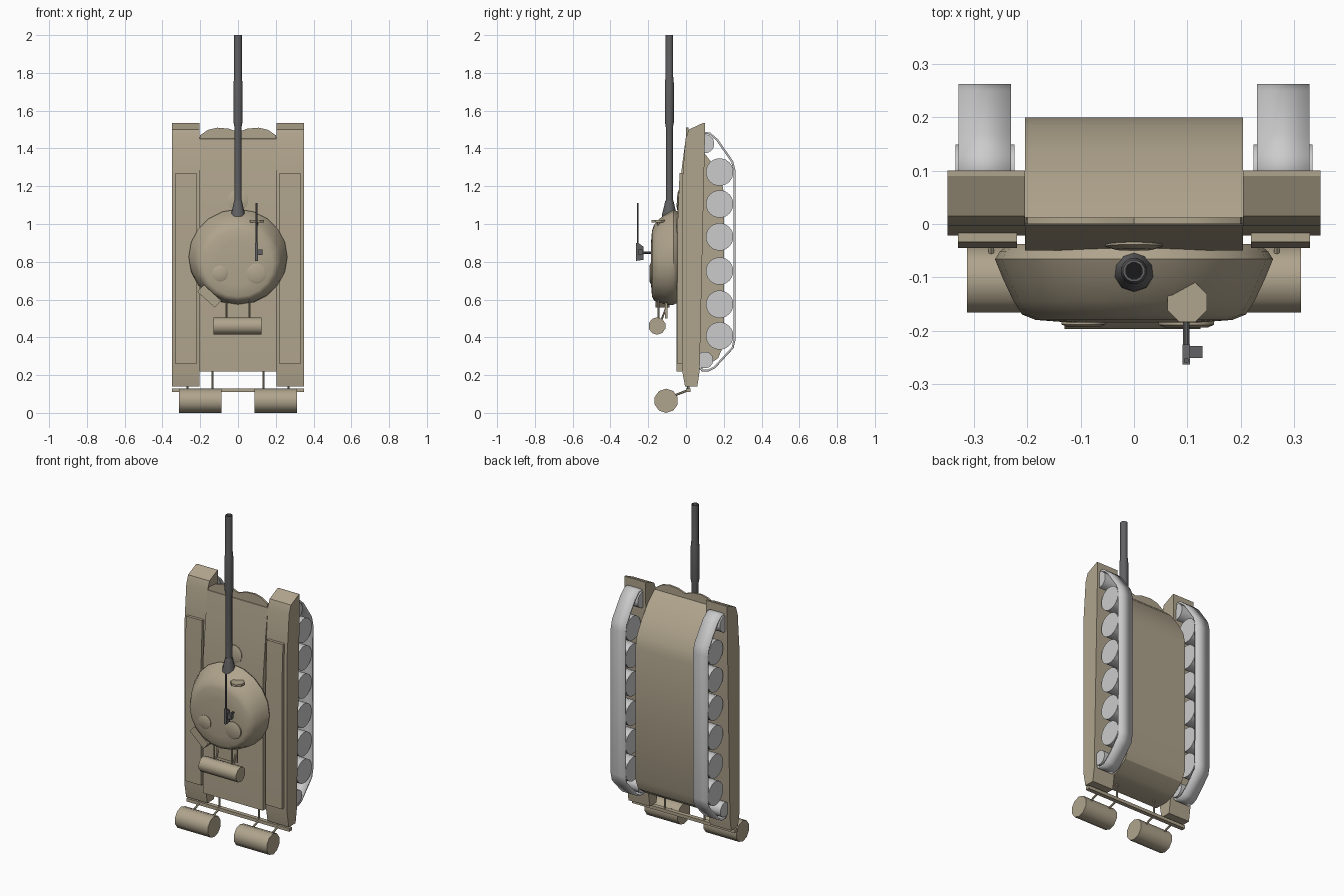
import bpy, bmesh, math
from mathutils import Vector

if "Cube" in bpy.data.objects:
    bpy.data.objects.remove(bpy.data.objects["Cube"])


def material(name, rgb):
    m = bpy.data.materials.new(name)
    m.diffuse_color = (*rgb, 1)
    m.use_nodes = True
    m.node_tree.nodes["Principled BSDF"].inputs["Base Color"].default_value = m.diffuse_color
    return m


TAN = material("tan_paint", (0.43, 0.37, 0.265))
DARK = material("gun_metal", (0.12, 0.12, 0.125))
BLACK = material("bore_black", (0.01, 0.01, 0.01))


def finish(name, bm, mat=None, angle=30, fix=True):
    if fix:
        bmesh.ops.recalc_face_normals(bm, faces=bm.faces)
    me = bpy.data.meshes.new(name)
    bm.to_mesh(me)
    bm.free()
    ob = bpy.data.objects.new(name, me)
    bpy.context.collection.objects.link(ob)
    if mat:
        me.materials.append(mat)
    if angle:
        bpy.ops.object.select_all(action='DESELECT')
        ob.select_set(True)
        bpy.context.view_layer.objects.active = ob
        bpy.ops.object.shade_smooth_by_angle(angle=math.radians(angle))
    return ob


def loft(name, rings, mat=None, angle=30):
    """Skin a list of closed rings and cap both ends."""
    bm = bmesh.new()
    vs = [[bm.verts.new(p) for p in r] for r in rings]
    n = len(vs[0])
    for a, b in zip(vs, vs[1:]):
        for i in range(n):
            bm.faces.new((a[i], a[(i + 1) % n], b[(i + 1) % n], b[i]))
    bm.faces.new(vs[0])
    bm.faces.new(vs[-1])
    return finish(name, bm, mat, angle)


def prism_x(name, prof, x0, x1, mat=TAN, angle=30):
    """Extrude a (y, z) profile along x."""
    return loft(name, [[(x, y, z) for y, z in prof] for x in (x0, x1)], mat, angle)


def lathe(name, p0, p1, stations, n=16, mat=TAN, angle=40):
    """Turned solid along p0-p1; stations are (fraction, radius)."""
    p0, p1 = Vector(p0), Vector(p1)
    q = (p1 - p0).to_track_quat('Z', 'Y')
    rings = []
    for t, r in stations:
        c = p0.lerp(p1, t)
        rings.append([c + q @ Vector((r * math.cos(a), r * math.sin(a), 0))
                      for a in (2 * math.pi * (i + .5) / n for i in range(n))])
    return loft(name, rings, mat, angle)


def rod(name, p0, p1, r, n=16, mat=TAN):
    return lathe(name, p0, p1, [(0, r), (1, r)], n, mat)


def box(name, c, s, mat=TAN):
    bm = bmesh.new()
    bmesh.ops.create_cube(bm, size=1)
    for v in bm.verts:
        v.co = Vector([v.co[i] * s[i] for i in range(3)])
    ob = finish(name, bm, mat, 0)
    ob.location = c
    return ob


# hull with sloped glacis and curved lower nose
prism_x("hull", [(-0.05, 0.22), (-0.05, 1.02), (-0.022, 1.3), (-0.002, 1.45), (0.012, 1.46),
                 (0.07, 1.41), (0.14, 1.32), (0.185, 1.24), (0.2, 1.17), (0.2, 0.36),
                 (0.17, 0.29), (0.1, 0.24), (0.04, 0.22)], -0.205, 0.205)

# scalloped splash plate on the nose
edge = [(0.205, 1.44), (0.2, 1.47), (0.16, 1.498), (0.11, 1.51), (0.05, 1.505), (0, 1.487)]
outline = edge + [(-x, z) for x, z in edge[-2::-1]]
loft("splash_plate", [[(x, y, z) for x, z in outline] for y in (0.0, 0.012)], TAN)

# driver hatch lying on the glacis
lathe("driver_hatch", (0, -0.033, 1.125), (0, -0.048, 1.126), [(0, .055), (.6, .055), (1, .035)])

for side, s in (("left", -1), ("right", 1)):
    # fender with bent-down ends, and the long stowage bin
    prism_x(side + "_fender", [(-0.005, 0.14), (0.06, 0.14), (0.072, 0.22), (0.1, 1.45),
                               (0.1, 1.535), (0.09, 1.535), (0.015, 1.5), (-0.003, 1.45),
                               (-0.022, 1.2), (-0.022, 0.23)], s * 0.205, s * 0.35, angle=20)
    prism_x(side + "_stowage_bin", [(0.0, 0.26), (-0.045, 0.26), (-0.045, 1.0), (-0.034, 1.27),
                                    (0.0, 1.27)], s * 0.22, s * 0.33, angle=20)

    # track band
    path = [(0.09, 1.482), (0.125, 1.48), (0.165, 1.445), (0.245, 1.33), (0.257, 1.28),
            (0.257, 0.39), (0.247, 0.345), (0.15, 0.24), (0.12, 0.225), (0.085, 0.225),
            (0.06, 0.26), (0.055, 0.4), (0.06, 1.4), (0.07, 1.46)]
    bm = bmesh.new()
    a, b = ([bm.verts.new((s * x, y, z)) for y, z in path] for x in (0.231, 0.329))
    for i in range(len(path)):
        j = (i + 1) % len(path)
        bm.faces.new((a[i], a[j], b[j], b[i]))
    track = finish(side + "_track", bm, None, 30)
    mod = track.modifiers.new("thickness", 'SOLIDIFY')
    mod.thickness, mod.offset = 0.011, 0

    # road wheels, sprocket and idler
    for i, z in enumerate((1.275, 1.106, 0.932, 0.751, 0.575, 0.408)):
        rod(f"{side}_road_wheel_{i + 1}", (s * .235, .178, z), (s * .326, .178, z), .073, 20, None)
    rod(side + "_front_sprocket", (s * .224, .1, 1.425), (s * .335, .1, 1.425), .05, 20, None)
    rod(side + "_rear_idler", (s * .224, .1, .28), (s * .335, .1, .28), .044, 20, None)

    # rear fuel drum with its brackets
    rod(side + "_fuel_drum", (s * .088, -.105, .064), (s * .313, -.105, .064), .064, 10)
    for x in (.135, .268):
        rod(f"{side}_drum_strut_{x}", (s * x, .01, .12), (s * x, -.105, .075), .006, 6)
        rod(f"{side}_hull_strut_{x}", (s * x, .012, .12), (s * x, .012, .23), .006, 6)

# rear crossbar
box("rear_crossbar", (0, .012, .12), (.7, .026, .02))

# cast turret: stacked rounded sections, roof shifted to the rear
N = 20
rings = []
for y, rx, rz, cz in ((-.038, .235, .235, .825), (-.052, .252, .245, .825), (-.066, .261, .253, .825),
                      (-.105, .245, .243, .815), (-.145, .226, .218, .805),
                      (-.17, .21, .2, .795), (-.18, .185, .175, .79), (-.185, .12, .115, .79)):
    rings.append([(rx * math.cos(t), y, cz + rz * math.sin(t))
                  for t in (2 * math.pi * i / N for i in range(N))])
loft("turret", rings, TAN, 50)

# cupolas
lathe("commander_cupola", (.098, -.17, .738), (.098, -.194, .738), [(0, .053), (.8, .053), (1, .042)])
lathe("loader_hatch", (-.095, -.17, .738), (-.095, -.193, .738), [(0, .042), (.8, .042), (1, .032)])

# side stowage box at the turret's rear corner
b = box("turret_box", (-.152, -.125, .618), (.125, .075, .05))
b.rotation_euler = (0, math.radians(42), 0)

# turret-rear roll and its carrier
rod("rear_roll", (-.13, -.153, .46), (.125, -.153, .46), .046, 10)
box("roll_carrier", (0, -.105, .545), (.14, .012, .09))
for x in (-.06, .06):
    rod(f"roll_strut_a_{x}", (x, -.145, .6), (x, -.145, .48), .005, 6)
    rod(f"roll_strut_b_{x}", (x, -.1, .57), (x, -.135, .48), .005, 6)

# gun: mantlet collar, barrel with thicker fume extractor, open muzzle
Y = -.088
lathe("mantlet_collar", (0, Y, 1.03), (0, Y, 1.125), [(0, .04), (.25, .038), (1, .021)], 10, DARK)
lathe("gun_barrel", (0, Y, 1.0), (0, Y, 2.0),
      [(0, .019), (.51, .019), (.54, .025), (.74, .025), (.78, .021), (1, .021), (1, .016), (.95, .016)],
      12, DARK)
rod("gun_bore", (0, Y, 1.96), (0, Y, 1.965), .016, 12, BLACK)

# searchlight on the turret front
rod("searchlight", (.1, -.147, 1.008), (.1, -.147, 1.022), .04, 8)
rod("searchlight_stalk", (.1, -.147, 1.01), (.1, -.13, .95), .008, 6)

# roof machine gun
rod("machine_gun_barrel", (.098, -.256, .82), (.098, -.256, 1.11), .005, 8, DARK)
prism_x("machine_gun_body", [(-.264, .805), (-.264, .9), (-.245, .895), (-.226, .88), (-.226, .81)],
        .091, .105, DARK, 0)
rod("machine_gun_mount", (.098, -.18, .848), (.098, -.235, .848), .007, 8, DARK)
box("machine_gun_ammo", (.116, -.24, .85), (.026, .022, .03), DARK)
